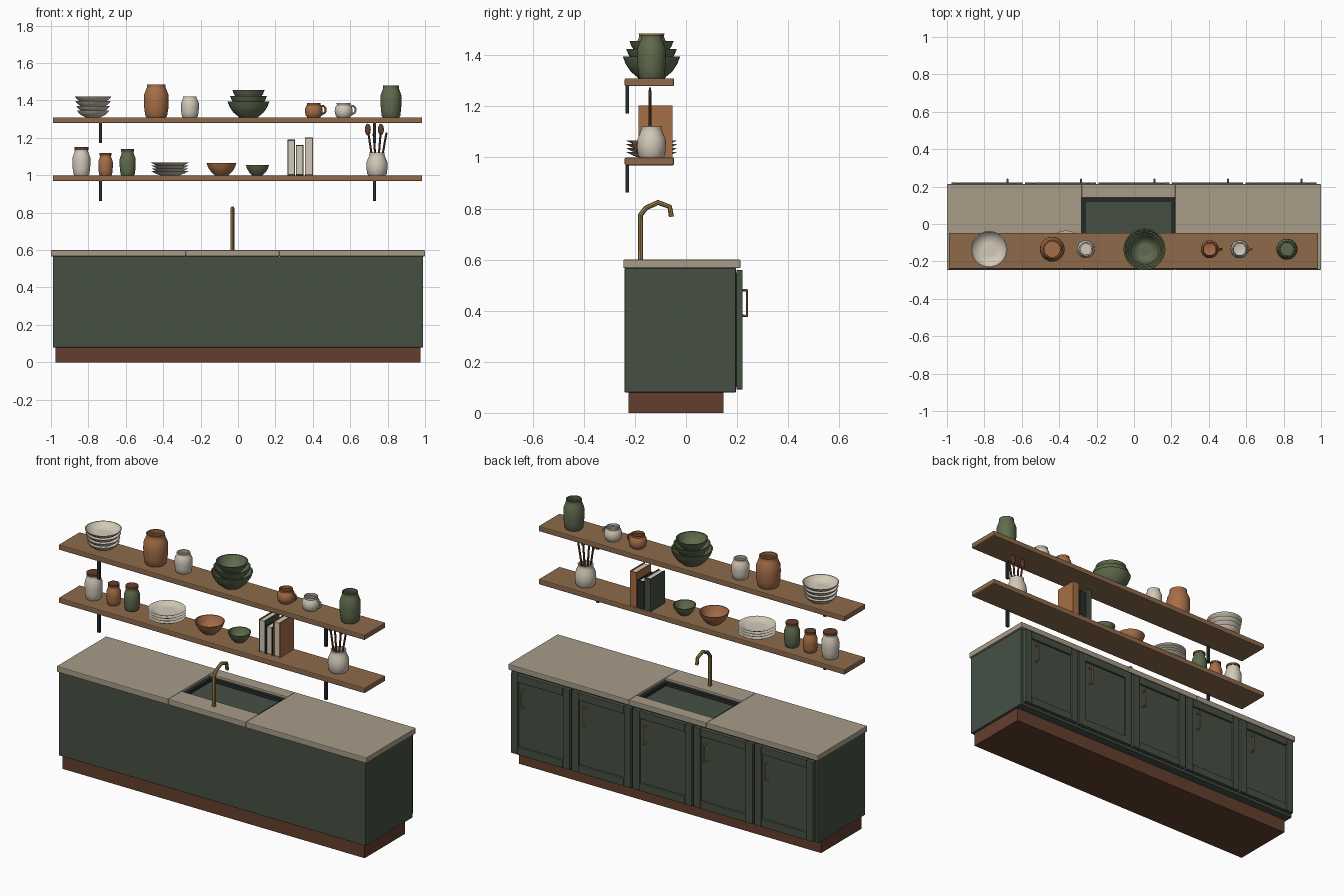
import bpy, bmesh, math
from mathutils import Vector

if "Cube" in bpy.data.objects:
    bpy.data.objects.remove(bpy.data.objects["Cube"])


def mat(name, hexc):
    m = bpy.data.materials.new(name)
    c = [int(hexc[i:i + 2], 16) / 255 for i in (0, 2, 4)]
    m.diffuse_color = [((v + .055) / 1.055) ** 2.4 for v in c] + [1]
    m.use_nodes = True
    m.node_tree.nodes["Principled BSDF"].inputs["Base Color"].default_value = m.diffuse_color
    return m


GREEN = mat("cabinet_green", "465044")
STONE = mat("stone", "A99C89")
WOOD = mat("wood", "8E6A4B")
DARKWOOD = mat("dark_wood", "643F2E")
BRASS = mat("brass", "A38350")
IRON = mat("iron", "282C2C")
SINK = mat("sink_dark", "252B2A")
CREAM = mat("cream", "D2C9B8")
CLAY = mat("clay", "A66E47")
SAGE = mat("sage", "5F6B4D")
Y = -0.135          # line the shelf items stand on
LOW, HIGH = 1.0, 1.31


def finish(name, bm, m, loc=(0, 0, 0), smooth=True):
    bmesh.ops.recalc_face_normals(bm, faces=bm.faces)
    me = bpy.data.meshes.new(name)
    bm.to_mesh(me)
    bm.free()
    me.materials.append(m)
    o = bpy.data.objects.new(name, me)
    bpy.context.collection.objects.link(o)
    o.location = loc
    if smooth:
        bpy.ops.object.select_all(action='DESELECT')
        o.select_set(True)
        bpy.context.view_layer.objects.active = o
        bpy.ops.object.shade_smooth_by_angle(angle=math.radians(35))
    return o


def box(name, lo, hi, m, bevel=0.0):
    lo, hi = Vector(lo), Vector(hi)
    bm = bmesh.new()
    bmesh.ops.create_cube(bm, size=1)
    bmesh.ops.scale(bm, vec=hi - lo, verts=bm.verts)
    o = finish(name, bm, m, (lo + hi) / 2, False)
    if bevel:
        b = o.modifiers.new("bevel", 'BEVEL')
        b.width, b.segments = bevel, 2
    return o


def vessel(name, profile, r, h, x, z, m, t=0.007, n=32):
    """Turn an outer profile (fractions of r and h) into a hollow pot."""
    outer = [(p * r, q * h) for p, q in profile]
    inner = [(max(p - t, 0.004), max(q, t)) for p, q in reversed(outer)]
    pts = [(0, 0)] + outer + inner + [(0, t)]
    bm = bmesh.new()
    rings = [[bm.verts.new((p * math.cos(a), p * math.sin(a), q))
              for a in (2 * math.pi * i / n for i in range(n))] for p, q in pts]
    for a, b in zip(rings, rings[1:]):
        for i in range(n):
            bm.faces.new((a[i], a[(i + 1) % n], b[(i + 1) % n], b[i]))
    bmesh.ops.remove_doubles(bm, verts=bm.verts, dist=1e-5)
    return finish(name, bm, m, (x, Y, z))


def disc(name, r, h, x, z, m):
    bm = bmesh.new()
    bmesh.ops.create_cone(bm, cap_ends=True, segments=32, radius1=r, radius2=r, depth=h)
    return finish(name, bm, m, (x, Y, z + h / 2))


def tube(name, pts, r, m, closed=False):
    cu = bpy.data.curves.new(name, 'CURVE')
    cu.dimensions, cu.bevel_depth, cu.bevel_resolution = '3D', r, 2
    cu.use_fill_caps = True
    s = cu.splines.new('POLY')
    s.points.add(len(pts) - 1)
    for p, c in zip(s.points, pts):
        p.co = (*c, 1)
    cu.materials.append(m)
    o = bpy.data.objects.new(name, cu)
    bpy.context.collection.objects.link(o)
    bpy.ops.object.select_all(action='DESELECT')
    o.select_set(True)
    bpy.context.view_layer.objects.active = o
    bpy.ops.object.convert(target='MESH')
    bpy.ops.object.shade_smooth_by_angle(angle=math.radians(35))


JAR = [(.8, 0), (.88, .04), (.97, .25), (1, .5), (.98, .7), (.8, .87), (.74, .92), (.76, 1)]
CROCK = [(.82, 0), (.92, .06), (1, .35), (.96, .6), (.76, .82), (.7, .92), (.73, 1)]
MUG = [(.72, 0), (.9, .12), (1, .4), (.94, .68), (.76, .86), (.78, 1)]
BOWL = [(.45, 0), (.5, .06), (.72, .3), (.9, .65), (1, 1)]
PLATE = [(.5, 0), (.62, .15), (.8, .5), (1, 1)]

# Base cabinet and worktop, leaving the sink opening
box("plinth", (-.975, -.225, 0), (.975, .147, .08), DARKWOOD)
box("carcass", (-.99, -.24, .08), (.99, .195, .567), GREEN, .003)
SX0, SX1, SY0, SY1 = -.28, .22, -.12, .14
box("worktop_left", (-1, -.245, .567), (SX0, .213, .6), STONE, .004)
box("worktop_right", (SX1, -.245, .567), (1, .213, .6), STONE, .004)
box("worktop_tap_strip", (SX0, -.245, .567), (SX1, SY0, .6), STONE, .004)
box("worktop_door_strip", (SX0, SY1, .567), (SX1, .213, .6), STONE, .004)
for name, a, b in (("left", (SX0, SY0), (SX0 + .02, SY1)),
                   ("right", (SX1 - .02, SY0), (SX1, SY1)),
                   ("tap", (SX0 + .02, SY0), (SX1 - .02, SY0 + .02)),
                   ("door", (SX0 + .02, SY1 - .02), (SX1 - .02, SY1))):
    box("sink_rim_" + name, (*a, .56), (*b, .586), SINK)

# Tap
tube("tap", [(-.03, y, z) for y, z in ((-.178, .595), (-.178, .775), (-.157, .802),
     (-.11, .824), (-.064, .807), (-.057, .768))], .01, BRASS)

# Framed doors with bar handles
for i in range(5):
    c = (i - 2) * .393
    x0, x1, z0, z1, w = c - .191, c + .191, .092, .559, .045
    box("door_panel", (x0 + .01, .194, z0 + .01), (x1 - .01, .210, z1 - .01), GREEN)
    for a, b in ((x0, x0 + w), (x1 - w, x1)):
        box("door_stile", (a, .197, z0), (b, .222, z1), GREEN, .003)
    for a, b in ((z0, z0 + w), (z1 - w, z1)):
        box("door_rail", (x0 + w, .197, a), (x1 - w, .222, b), GREEN, .003)
    hx = c + .11
    tube("door_handle", [(hx, y, z) for y, z in ((.205, .38), (.239, .38),
         (.239, .48), (.205, .48))], .0055, BRASS)

# Shelves and brackets
for z in (LOW, HIGH):
    box("shelf", (-.99, -.24, z - .031), (.985, -.047, z), WOOD, .005)
    for x in (-.735, .73):
        box("shelf_bracket", (x - .008, -.237, z - .137), (x + .008, -.224, z - .028), IRON)

# Upper shelf: bowls, jars, mugs
for i in range(4):
    vessel("cream_bowl", BOWL, .086 + .004 * i, .036, -.775, HIGH + .025 * i, CREAM, .005)
vessel("clay_jar", JAR, .066, .175, -.437, HIGH, CLAY)
vessel("small_cream_jar", JAR, .048, .112, -.257, HIGH, CREAM)
vessel("tall_sage_jar", JAR, .056, .17, .818, HIGH, SAGE)
for r, h, z in ((.112, .085, 0), (.099, .07, .045), (.086, .062, .083)):
    vessel("sage_bowl", BOWL, r, h, .056, HIGH + z, SAGE)
for x, m in ((.405, CLAY), (.565, CREAM)):
    vessel("mug", MUG, .048, .077, x, HIGH, m, .005)
    tube("mug_handle", [(x + .042 + .022 * math.sin(a), Y, HIGH + .04 - .022 * math.cos(a))
         for a in (math.pi * k / 10 for k in range(11))], .0055, m)

# Lower shelf: lidded jars, plates, bowls
for x, r, h, m in ((-.837, .048, .15, CREAM), (-.708, .039, .12, CLAY), (-.59, .043, .14, SAGE)):
    vessel("storage_jar", JAR, r, h - .012, x, LOW, m)
    disc("jar_lid", r * .8, .014, x, LOW + h - .014, DARKWOOD)
for i in range(4):
    vessel("plate", PLATE, .1, .022, -.364, LOW + .015 * i, CREAM, .005)
vessel("clay_bowl", BOWL, .08, .066, -.088, LOW, CLAY, .005)
vessel("small_sage_bowl", BOWL, .062, .055, .104, LOW, SAGE, .005)

# Books: two covers, a spine toward the doors and a page block
for x0, x1, h, m in ((.265, .305, .19, GREEN), (.309, .35, .163, IRON), (.357, .4, .203, CLAY)):
    y0, y1, z1, t = -.185, -.053, LOW + h, .005
    box("book_cover", (x0, y0, LOW), (x0 + t, y1, z1), m)
    box("book_cover", (x1 - t, y0, LOW), (x1, y1, z1), m)
    box("book_spine", (x0 + t, y1 - t, LOW), (x1 - t, y1, z1), m)
    box("book_pages", (x0 + t, y0 + .004, LOW + .003), (x1 - t, y1 - t, z1 - .005), CREAM)

# Utensil crock
vessel("utensil_crock", CROCK, .057, .122, .743, LOW, CREAM)
for xb, xt, zt, spoon in ((.73, .694, 1.245, True), (.74, .725, 1.225, False),
                          (.745, .764, 1.245, True), (.755, .794, 1.228, False)):
    tube("utensil_handle", [(xb, Y - .006, LOW + .01), (xt, Y - .006, zt)], .0055, DARKWOOD)
    if spoon:
        bm = bmesh.new()
        bmesh.ops.create_uvsphere(bm, u_segments=16, v_segments=10, radius=1)
        bmesh.ops.scale(bm, vec=(.016, .006, .031), verts=bm.verts)
        finish("spoon_head", bm, DARKWOOD, (xt, Y - .006, zt))
